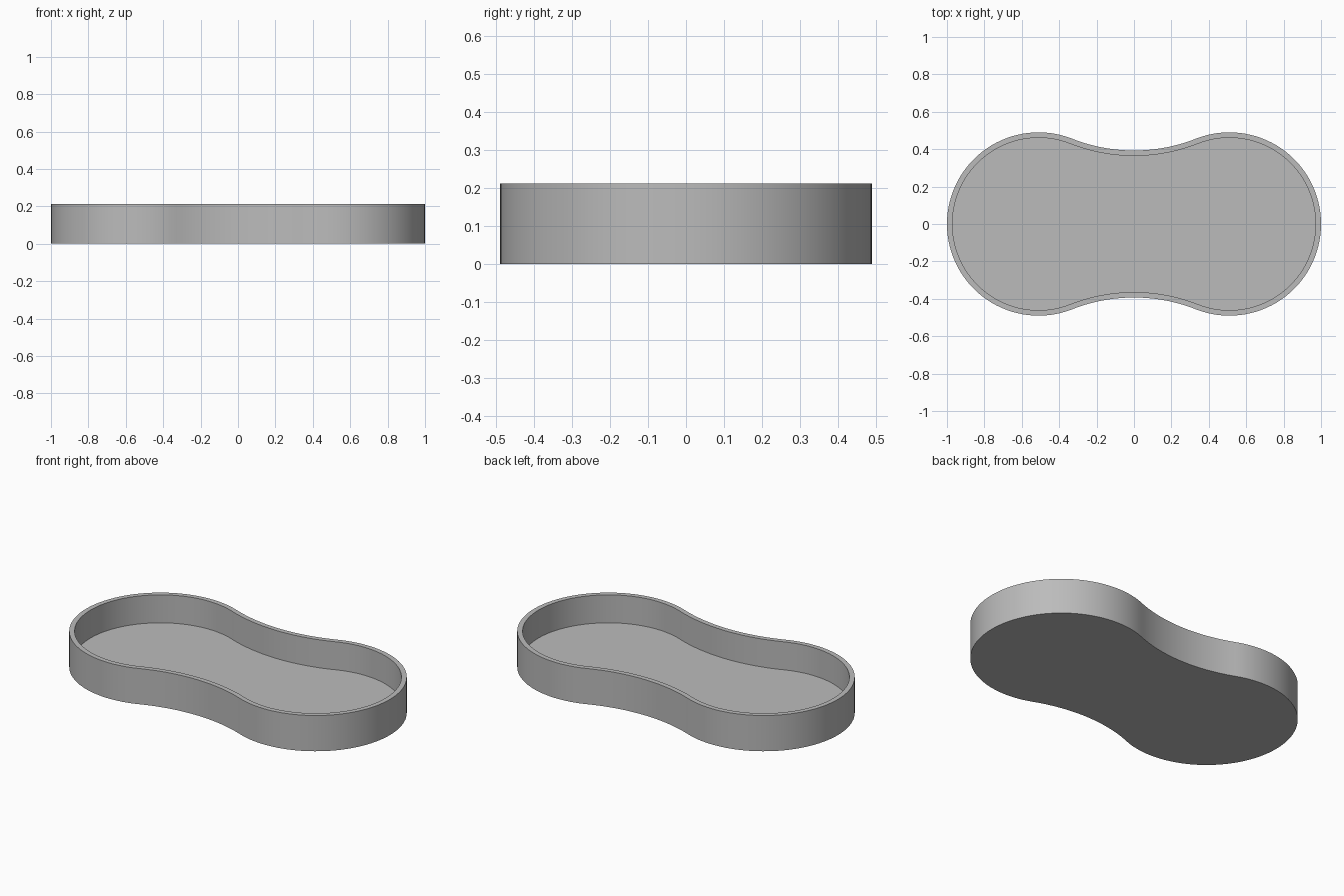
import bpy, bmesh
from math import sin, cos, pi, atan2, hypot, radians

cube = bpy.data.objects.get("Cube")
if cube:
    bpy.data.objects.remove(cube, do_unlink=True)

LOBE_X, LOBE_R = 0.51, 0.49      # round ends
WAIST_Y = 0.393                  # half width at the waist
HEIGHT, FLOOR, WALL = 0.212, 0.046, 0.029

# Waist arc tangent to both round ends
gap = LOBE_R - WAIST_Y
waist_c = (LOBE_X ** 2 - gap ** 2) / (2 * gap)
waist_r = waist_c - WAIST_Y
tangent = atan2(waist_c, -LOBE_X)


def arc(cx, cy, r, a, b, n):
    """Points along an arc, leaving out its last point."""
    return [(cx + r * cos(a + (b - a) * i / n), cy + r * sin(a + (b - a) * i / n))
            for i in range(n)]


def outline(inset):
    """Peanut-shaped outline, offset inward."""
    r, w = LOBE_R - inset, waist_r + inset
    swing = atan2(LOBE_X, waist_c)
    half = arc(LOBE_X, 0, r, -tangent, tangent, 64)
    half += arc(0, waist_c, w, -pi / 2 + swing, -pi / 2 - swing, 28)
    return half + [(-x, -y) for x, y in half]


# Tray: outer wall, rim, inner wall and two flat floor faces
bm = bmesh.new()
rings = [[bm.verts.new((x, y, z)) for x, y in outline(inset)]
         for inset, z in ((0, 0), (0, HEIGHT), (WALL, HEIGHT), (WALL, FLOOR))]
for low, high in zip(rings, rings[1:]):
    for i in range(len(low)):
        j = (i + 1) % len(low)
        bm.faces.new((low[i], low[j], high[j], high[i]))
bm.faces.new(rings[0][::-1])
bm.faces.new(rings[-1])

mesh = bpy.data.meshes.new("tray")
bm.to_mesh(mesh)
bm.free()
tray = bpy.data.objects.new("tray", mesh)
bpy.context.collection.objects.link(tray)

# Plain grey
grey = bpy.data.materials.new("plain_grey")
grey.use_nodes = True
colour = (0.5, 0.5, 0.5, 1)
grey.diffuse_color = colour
grey.node_tree.nodes["Principled BSDF"].inputs["Base Color"].default_value = colour
mesh.materials.append(grey)

bpy.ops.object.select_all(action="DESELECT")
tray.select_set(True)
bpy.context.view_layer.objects.active = tray
bpy.ops.object.shade_smooth_by_angle(angle=radians(30))
